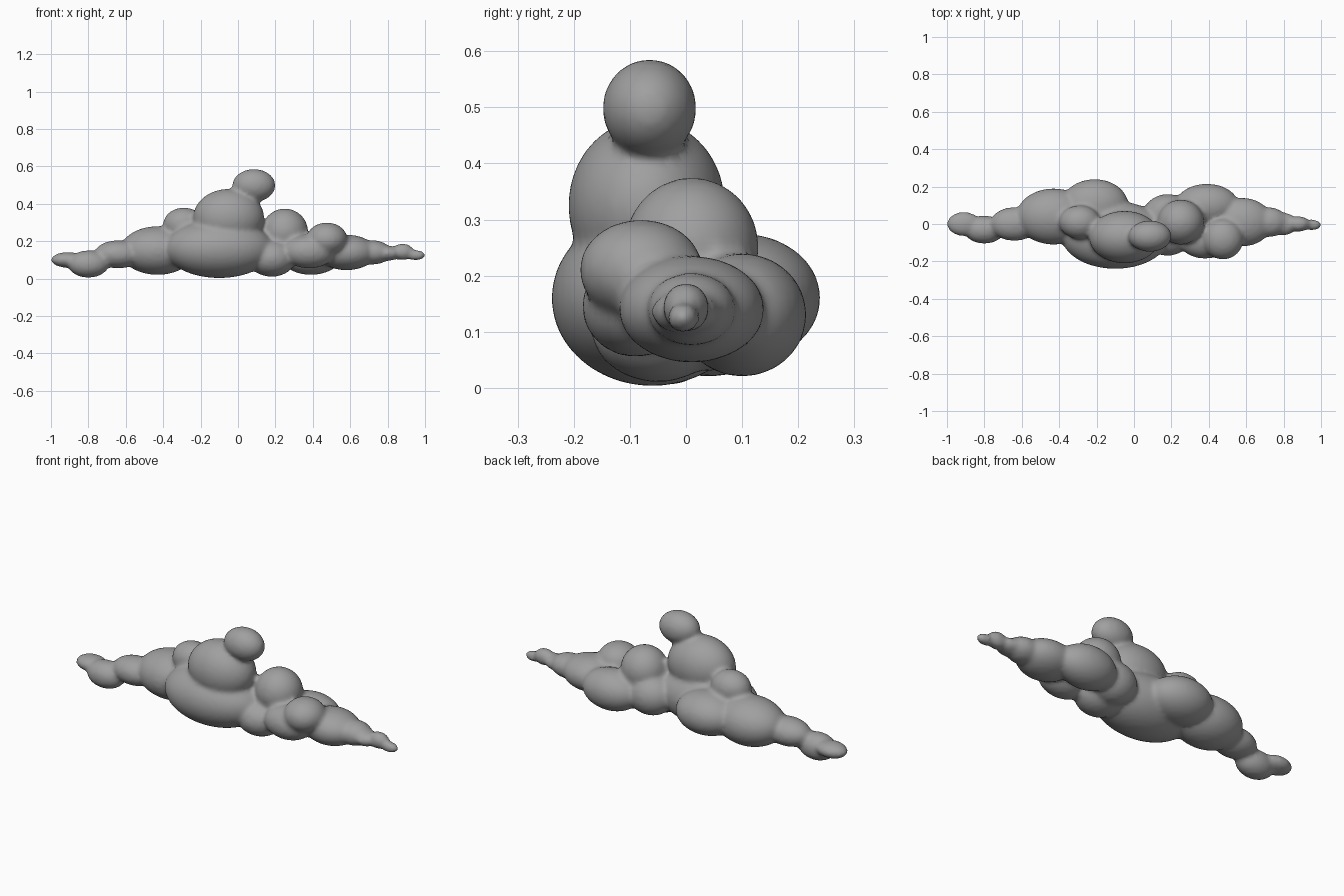
import bpy, bmesh
from mathutils import Matrix, Vector

if "Cube" in bpy.data.objects:
    bpy.data.objects.remove(bpy.data.objects["Cube"], do_unlink=True)

grey = bpy.data.materials.new("cloud grey")
grey.use_nodes = True
colour = (0.35, 0.35, 0.35, 1)
grey.diffuse_color = colour
grey.node_tree.nodes["Principled BSDF"].inputs["Base Color"].default_value = colour

# Puffs of the cloud: centre, then radii
puffs = [
    # body, tower and top ball
    ((-.10, -.06, .16), (.29, .18, .157)),
    ((-.05, -.07, .325), (.19, .14, .155)),
    ((.085, -.065, .498), (.115, .084, .088)),
    # left side, tapering to the tip
    ((-.21, .10, .16), (.18, .14, .115)),
    ((-.43, .04, .15), (.20, .15, .13)),
    ((-.29, .01, .29), (.11, .09, .09)),
    ((-.64, 0, .13), (.13, .09, .075)),
    ((-.80, -.03, .078), (.11, .075, .073)),
    ((-.91, 0, .10), (.09, .065, .042)),
    # right side, tapering to the tip
    ((.18, -.05, .11), (.13, .12, .10)),
    ((.18, .05, .14), (.13, .11, .11)),
    ((.25, .01, .25), (.125, .12, .125)),
    ((.39, .10, .13), (.17, .115, .11)),
    ((.38, -.09, .145), (.14, .095, .09)),
    ((.475, -.08, .21), (.11, .11, .09)),
    ((.58, .01, .14), (.16, .13, .095)),
    ((.72, .01, .14), (.10, .08, .065)),
    ((.80, 0, .135), (.07, .062, .04)),
    ((.88, 0, .143), (.06, .042, .045)),
    ((.95, -.005, .125), (.052, .03, .028)),
]

bm = bmesh.new()
for centre, radii in puffs:
    bmesh.ops.create_icosphere(
        bm, subdivisions=4, radius=1,
        matrix=Matrix.Translation(Vector(centre)) @ Matrix.Diagonal((*radii, 1)))
mesh = bpy.data.meshes.new("cloud")
bm.to_mesh(mesh)
bm.free()
cloud = bpy.data.objects.new("cloud", mesh)
bpy.context.collection.objects.link(cloud)
mesh.materials.append(grey)

# Fuse the puffs and soften the creases between them
fuse = cloud.modifiers.new("fuse", "REMESH")
fuse.mode = "VOXEL"
fuse.voxel_size = 0.012
fuse.use_smooth_shade = True
soften = cloud.modifiers.new("soften", "SMOOTH")
soften.factor = 0.5
soften.iterations = 6
